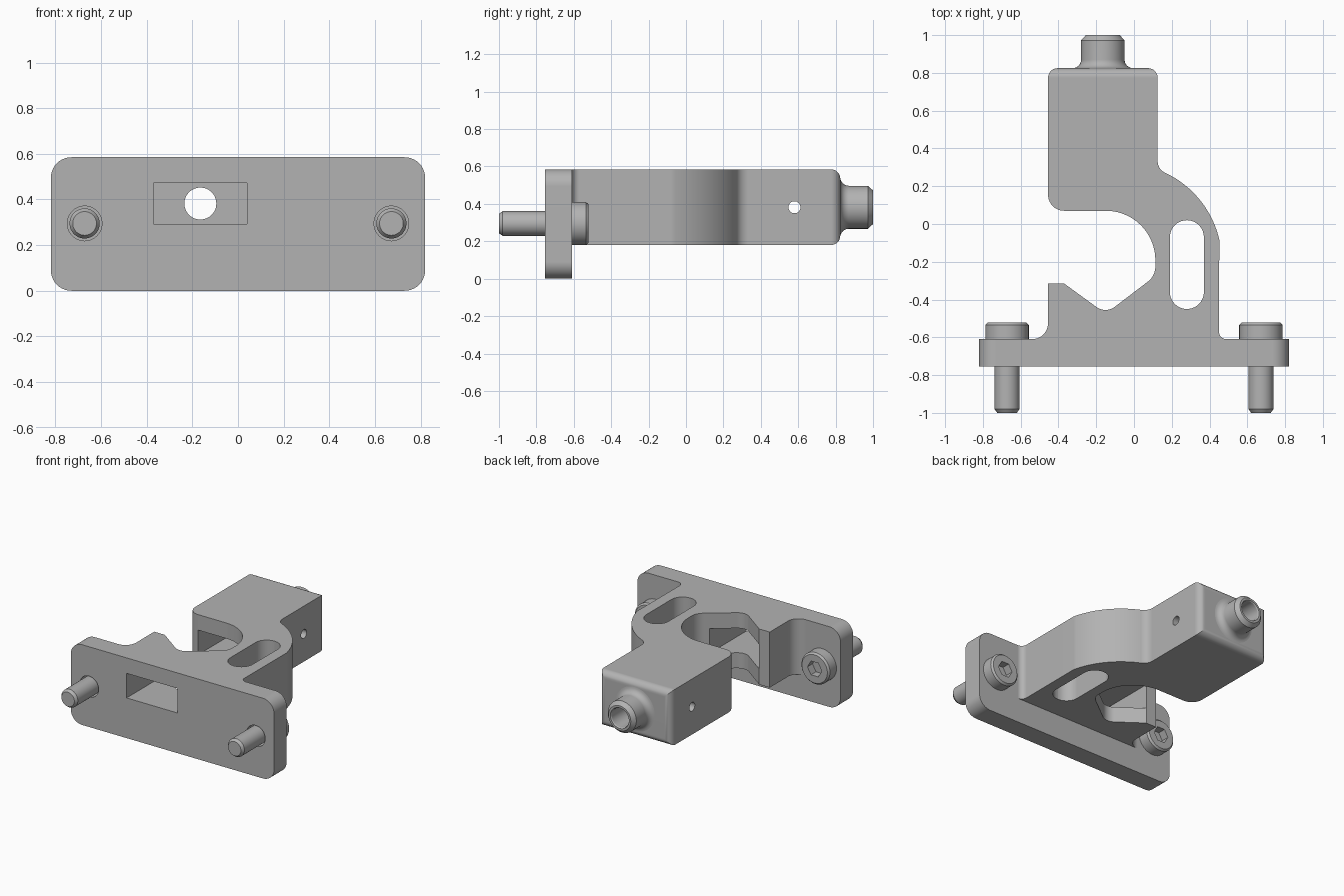
import bpy
import bmesh
from math import sin, cos, tan, pi, radians
from mathutils import Vector, Matrix

if "Cube" in bpy.data.objects:
    bpy.data.objects.remove(bpy.data.objects["Cube"])

steel = bpy.data.materials.new("grey metal")
steel.use_nodes = True
GREY = (0.45, 0.45, 0.45, 1)
steel.diffuse_color = GREY
steel.node_tree.nodes["Principled BSDF"].inputs["Base Color"].default_value = GREY


def make(name, bm):
    bmesh.ops.recalc_face_normals(bm, faces=bm.faces)
    mesh = bpy.data.meshes.new(name)
    bm.to_mesh(mesh)
    bm.free()
    mesh.materials.append(steel)
    ob = bpy.data.objects.new(name, mesh)
    bpy.context.collection.objects.link(ob)
    return ob


def rounded(corners, steps=10):
    """Outline with each (x, y, radius) corner replaced by a tangent arc."""
    out = []
    for i, (x, y, r) in enumerate(corners):
        p = Vector((x, y))
        if r == 0:
            out.append(p)
            continue
        a = (Vector(corners[i - 1][:2]) - p).normalized()
        b = (Vector(corners[(i + 1) % len(corners)][:2]) - p).normalized()
        half = a.angle(b) / 2
        centre = p + (a + b).normalized() * r / sin(half)
        start = p + a * r / tan(half) - centre
        sweep = (pi - 2 * half) * (1 if a.x * b.y - a.y * b.x < 0 else -1)
        n = steps * (3 if r > 0.2 else 1)
        for k in range(n + 1):
            out.append(centre + Matrix.Rotation(sweep * k / n, 2) @ start)
    return out


def prism(name, outline, low, high, axis="Z", bevel_back=None):
    """Extrude an outline along z, or an x-z outline along y."""
    bm = bmesh.new()
    place = (lambda p, h: (p.x, p.y, h)) if axis == "Z" else (lambda p, h: (p.x, h, p.y))
    face = bm.faces.new([bm.verts.new(place(p, low)) for p in outline])
    new = bmesh.ops.extrude_face_region(bm, geom=[face])["geom"]
    move = Vector((0, 0, high - low)) if axis == "Z" else Vector((0, high - low, 0))
    bmesh.ops.translate(bm, vec=move, verts=[g for g in new if isinstance(g, bmesh.types.BMVert)])
    if bevel_back is not None:
        rim = [e for e in bm.edges if all(abs(v.co.y - bevel_back) < 1e-4 for v in e.verts)]
        bmesh.ops.bevel(bm, geom=rim, offset=0.05, segments=6, profile=0.5, affect="EDGES")
    return make(name, bm)


def box_outline(x0, x1, y0, y1, r=0):
    return rounded([(x0, y0, r), (x1, y0, r), (x1, y1, r), (x0, y1, r)])


def circle(x, y, r, n=48):
    return [Vector((x + r * cos(2 * pi * k / n), y + r * sin(2 * pi * k / n))) for k in range(n)]


def lathe(name, profile, x, z, closed=False):
    """Spin (radius, y) points about an axis parallel to y."""
    bm = bmesh.new()
    verts = [bm.verts.new((r, y, 0)) for r, y in profile]
    edges = [bm.edges.new(pair) for pair in zip(verts, verts[1:])]
    if closed:
        edges.append(bm.edges.new((verts[-1], verts[0])))
    bmesh.ops.spin(bm, geom=verts + edges, cent=(0, 0, 0), axis=(0, 1, 0),
                   angle=2 * pi, steps=48, use_duplicate=False)
    bmesh.ops.remove_doubles(bm, verts=bm.verts, dist=1e-4)
    bmesh.ops.translate(bm, vec=(x, 0, z), verts=bm.verts)
    return make(name, bm)


def combine(ob, other, operation):
    mod = ob.modifiers.new(operation.lower(), "BOOLEAN")
    mod.operation, mod.solver, mod.object = operation, "EXACT", other
    bpy.context.view_layer.objects.active = ob
    bpy.ops.object.modifier_apply(modifier=mod.name)
    bpy.data.objects.remove(other)


# Hooked body: V seat, round throat, rear block and curved outer arm
TOP, BOTTOM, BACK = 0.585, 0.18, 0.825
arm = [(-0.055 + 0.52 * cos(radians(a)), -0.2 + 0.52 * sin(radians(a)), 0)
       for a in range(64, 12, -3)]
outline = rounded(
    [(-0.455, -0.315, 0), (-0.37, -0.315, 0), (-0.15, -0.475, 0.08),
     (0.113, -0.275, 0.1), (0.113, 0.07, 0.262), (-0.455, 0.07, 0.085),
     (-0.455, BACK, 0), (0.125, BACK, 0), (0.125, 0.287, 0.07)]
    + arm +
    [(0.45, -0.61, 0.04), (0.5, -0.61, 0), (0.5, -0.68, 0),
     (-0.56, -0.68, 0), (-0.56, -0.61, 0), (-0.455, -0.61, 0.085)])
body = prism("bracket_body", outline, BOTTOM, TOP, bevel_back=BACK)

# Mounting flange, joined to the body
flange = prism("flange", box_outline(-0.82, 0.82, 0, TOP, 0.09), -0.755, -0.61, "Y")
combine(body, flange, "UNION")

# Openings: arm slot, window and pocket, outlet bore, cross hole, bolt holes
BORE_X, BORE_Z, BOLT_X, BOLT_Z = -0.165, 0.382, 0.672, 0.295
cross = prism("cross_hole", circle(0, 0, 0.032, 32), -1, 1)
cross.data.transform(Matrix.Translation((0, 0.58, BORE_Z)) @ Matrix.Rotation(pi / 2, 4, "Y"))
cutters = [
    prism("arm_slot", box_outline(0.19, 0.37, -0.45, 0.02, 0.0899), 0, 1),
    prism("window", box_outline(-0.37, 0.04, 0.293, 0.472), -1, 0.7, "Y"),
    prism("bore", circle(BORE_X, BORE_Z, 0.07), 0.6, 1.2, "Y"),
    cross,
] + [prism("bolt_hole", circle(s * BOLT_X, BOLT_Z, 0.076), -1, -0.55, "Y") for s in (-1, 1)]
for cutter in cutters:
    combine(body, cutter, "DIFFERENCE")

# Outlet nozzle with flared root and chamfered tip
flare = [(0.16 - 0.045 * sin(t * pi / 12), BACK + 0.045 * (1 - cos(t * pi / 12)))
         for t in range(7)]
nozzle = lathe("outlet_nozzle",
               [(0.07, BACK)] + flare + [(0.115, 0.972), (0.09, 1), (0.075, 1), (0.07, 0.992)],
               BORE_X, BORE_Z, closed=True)

# Socket-head bolts
parts = [body, nozzle]
for side, s in (("right", -1), ("left", 1)):
    bolt = lathe(side + "_bolt",
                 [(0, -1), (0.052, -1), (0.066, -0.98), (0.066, -0.61), (0.115, -0.61),
                  (0.115, -0.535), (0.103, -0.522), (0, -0.522)], s * BOLT_X, BOLT_Z)
    socket = prism("socket", circle(s * BOLT_X, BOLT_Z, 0.058, 6), -0.58, -0.4, "Y")
    combine(bolt, socket, "DIFFERENCE")
    parts.append(bolt)

# Smooth curved walls, crisp edges
for ob in parts:
    bpy.ops.object.select_all(action="DESELECT")
    ob.select_set(True)
    bpy.context.view_layer.objects.active = ob
    bpy.ops.object.shade_smooth_by_angle(angle=radians(30))
    ob.modifiers.new("even_shading", "WEIGHTED_NORMAL").keep_sharp = True
